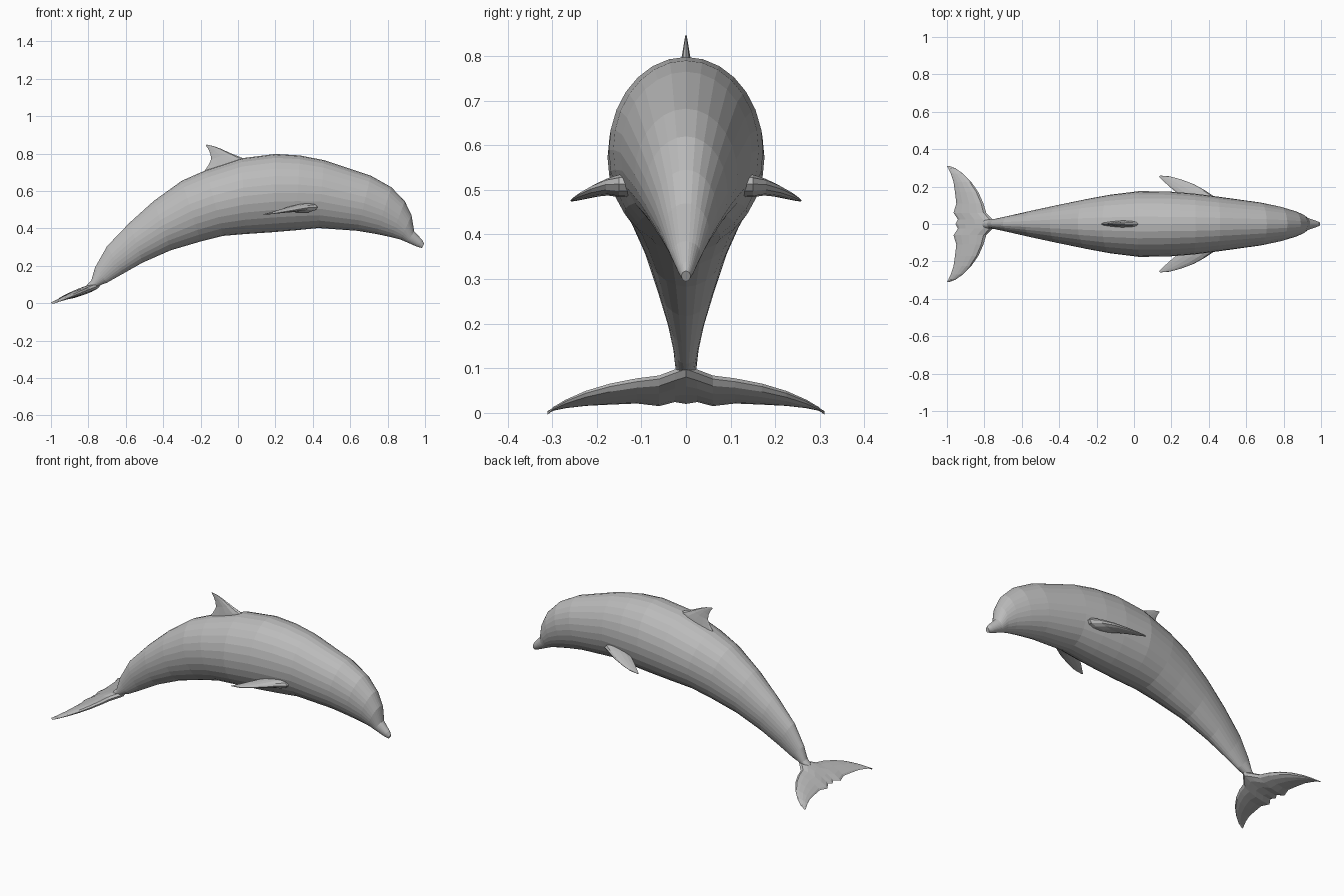
import bpy, bmesh, math
from mathutils import Vector

skin = bpy.data.materials.new("grey skin")
skin.diffuse_color = (0.5, 0.5, 0.5, 1)


def loft(name, rings):
    """Skin a row of equal rings and close both ends."""
    bm = bmesh.new()
    rows = [[bm.verts.new(p) for p in r] for r in rings]
    n = len(rows[0])
    for a, b in zip(rows, rows[1:]):
        for i in range(n):
            j = (i + 1) % n
            bm.faces.new((a[i], a[j], b[j], b[i]))
    bm.faces.new(rows[0])
    bm.faces.new(rows[-1])
    bmesh.ops.recalc_face_normals(bm, faces=bm.faces)
    me = bpy.data.meshes.new(name)
    bm.to_mesh(me)
    bm.free()
    me.materials.append(skin)
    ob = bpy.data.objects.new(name, me)
    bpy.context.collection.objects.link(ob)
    return ob


def fin(name, sections, up, n=12):
    """Loft lens-shaped sections: (leading edge, trailing edge, thickness)."""
    up = Vector(up)
    rings = []
    for lead, trail, thick in sections:
        lead, trail = Vector(lead), Vector(trail)
        ring = []
        for i in range(n):
            a = 2 * math.pi * i / n
            t = (1 - math.cos(a)) / 2
            h = math.sin(a) * thick / 2 * (1.25 - 0.6 * t)
            ring.append(lead.lerp(trail, t) + up * h)
        rings.append(ring)
    return loft(name, rings)


# Body: back point (x, z), belly point (x, z), half width
body = [
    (.995, .318, .983, .295, .010), (.985, .338, .955, .303, .018),
    (.942, .385, .905, .325, .033), (.928, .470, .870, .340, .052),
    (.892, .545, .820, .353, .070), (.820, .620, .740, .370, .093),
    (.710, .682, .640, .387, .115), (.460, .765, .430, .402, .147),
    (.330, .790, .310, .390, .163), (.200, .798, .190, .380, .173),
    (.020, .775, .040, .370, .176), (-.170, .712, -.080, .360, .157),
    (-.300, .655, -.200, .330, .134), (-.450, .547, -.360, .283, .102),
    (-.580, .430, -.510, .217, .072), (-.700, .305, -.620, .155, .045),
    (-.765, .190, -.700, .110, .029), (-.785, .120, -.760, .088, .024),
    (-.810, .095, -.800, .070, .020),
]
SIDES = 28
rings = []
for tx, tz, bx, bz, w in body:
    top, bot = Vector((tx, 0, tz)), Vector((bx, 0, bz))
    mid, half = (top + bot) / 2, (top - bot) / 2
    rings.append([mid + half * math.cos(a) + Vector((0, w * math.sin(a), 0))
                  for a in (2 * math.pi * i / SIDES for i in range(SIDES))])
loft("body", rings)

# Dorsal fin, swept back
fin("dorsal_fin", [
    ((.06, 0, .745), (-.20, 0, .675), .044),
    ((.02, 0, .778), (-.160, 0, .735), .034),
    ((-.04, 0, .802), (-.143, 0, .770), .022),
    ((-.09, 0, .825), (-.148, 0, .800), .013),
    ((-.13, 0, .840), (-.160, 0, .827), .007),
    ((-.168, 0, .848), (-.172, 0, .843), .003),
], (0, 1, 0))

# Flippers on both sides
flipper = [
    ((.43, .11, .515), (.25, .10, .505), .052),
    ((.425, .15, .513), (.25, .15, .502), .050),
    ((.38, .18, .512), (.225, .170, .497), .036),
    ((.32, .213, .502), (.195, .195, .490), .024),
    ((.25, .239, .490), (.165, .222, .482), .014),
    ((.19, .255, .480), (.142, .243, .477), .007),
    ((.14, .259, .476), (.132, .253, .475), .003),
]

# Tail flukes: leading x, trailing x, y, thickness
fluke = [
    (-.735, -.955, 0, .042), (-.757, -.942, .025, .042),
    (-.790, -.965, .060, .040), (-.805, -.950, .110, .036),
    (-.832, -.957, .170, .031), (-.870, -.965, .225, .024),
    (-.915, -.980, .270, .015), (-.955, -.993, .298, .008),
    (-.990, -1.0, .311, .003),
]


def fluke_z(x):
    return .004 + .40 * (x + 1)


for side, s in (("left", 1), ("right", -1)):
    fin(side + "_flipper",
        [((a[0], s * a[1], a[2]), (b[0], s * b[1], b[2]), t)
         for a, b, t in flipper], (0, 0, 1))
    fin(side + "_fluke",
        [((l, s * y, fluke_z(l) - .012), (r, s * y, fluke_z(r)), t)
         for l, r, y, t in fluke], (-.25, 0, .97))
